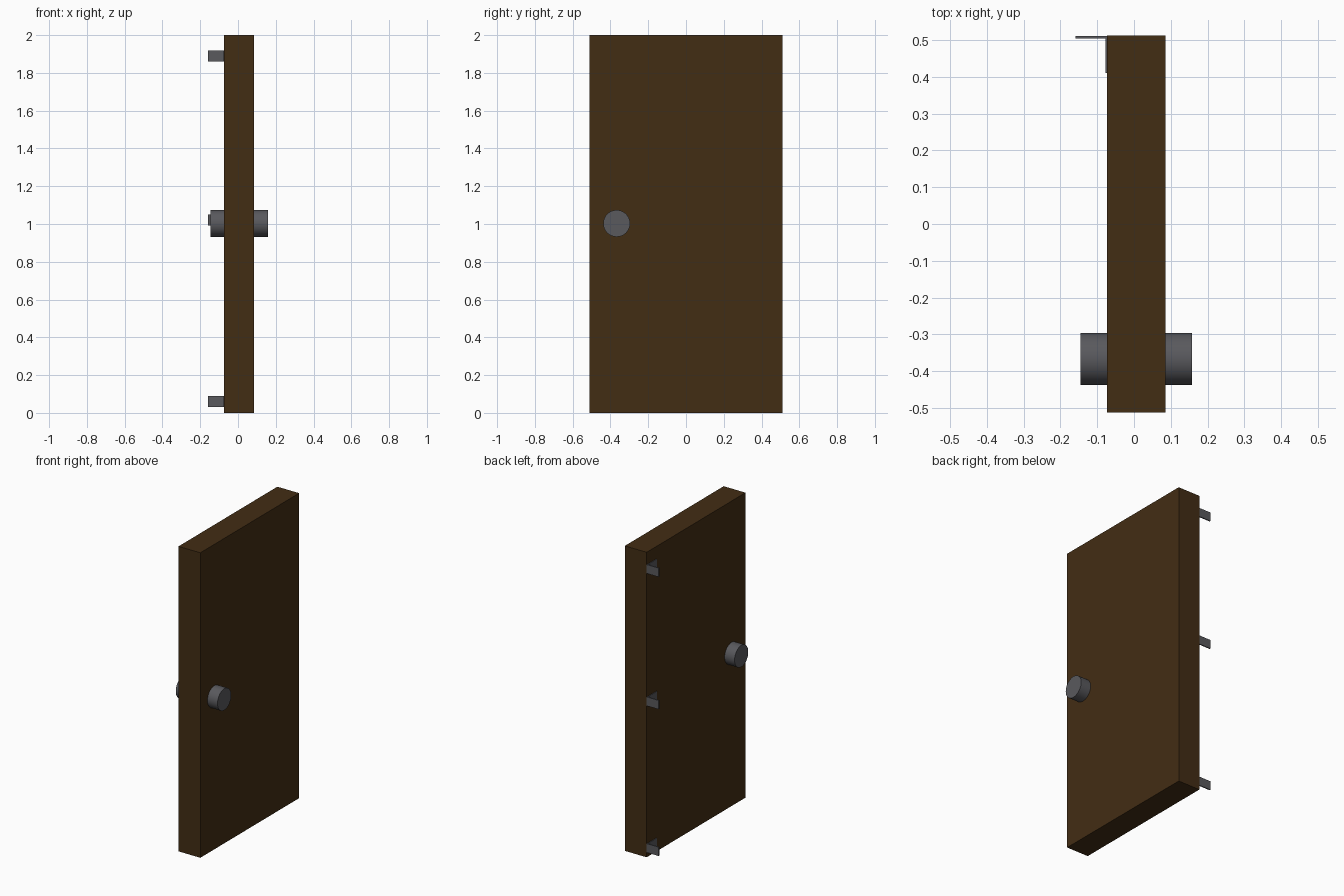
import bpy
import math

if "Cube" in bpy.data.objects:
    bpy.data.objects.remove(bpy.data.objects["Cube"])


def material(name, color):
    m = bpy.data.materials.new(name)
    m.diffuse_color = (*color, 1)
    m.use_nodes = True
    m.node_tree.nodes["Principled BSDF"].inputs["Base Color"].default_value = m.diffuse_color
    return m


wood = material("dark_wood", (0.055, 0.026, 0.007))
metal = material("dark_metal", (0.10, 0.10, 0.11))


def box(name, lo, hi, mat):
    """Box given by its minimum and maximum corners."""
    bpy.ops.mesh.primitive_cube_add(
        size=1, location=[(a + b) / 2 for a, b in zip(lo, hi)])
    ob = bpy.context.object
    ob.name = name
    ob.scale = [b - a for a, b in zip(lo, hi)]
    bpy.ops.object.transform_apply(location=False, rotation=False, scale=True)
    ob.data.materials.append(mat)
    return ob


BACK, FRONT, HALF = -0.073, 0.085, 0.512

# Door slab
box("door_panel", (BACK, -HALF, 0), (FRONT, HALF, 2), wood)

# Round knob on each face, slightly sunk into the slab
for name, x0, x1 in (("knob_back", -0.145, BACK + 0.02),
                     ("knob_front", FRONT - 0.02, 0.158)):
    bpy.ops.mesh.primitive_cylinder_add(
        vertices=32, radius=0.071, depth=x1 - x0,
        location=((x0 + x1) / 2, -0.367, 1.003),
        rotation=(0, math.pi / 2, 0))
    knob = bpy.context.object
    knob.name = name
    knob.data.materials.append(metal)
    bpy.ops.object.shade_smooth_by_angle(angle=math.radians(30))

# Three L-shaped hinges: a leaf flat on the door and a leaf standing out
for pos, z in (("bottom", 0.06), ("middle", 1.022), ("top", 1.89)):
    z0, z1 = z - 0.029, z + 0.029
    box(f"hinge_door_leaf_{pos}", (BACK - 0.004, 0.41, z0),
        (BACK + 0.004, HALF - 0.001, z1), metal)
    box(f"hinge_frame_leaf_{pos}", (-0.159, 0.504, z0),
        (BACK + 0.003, HALF - 0.001, z1), metal)
